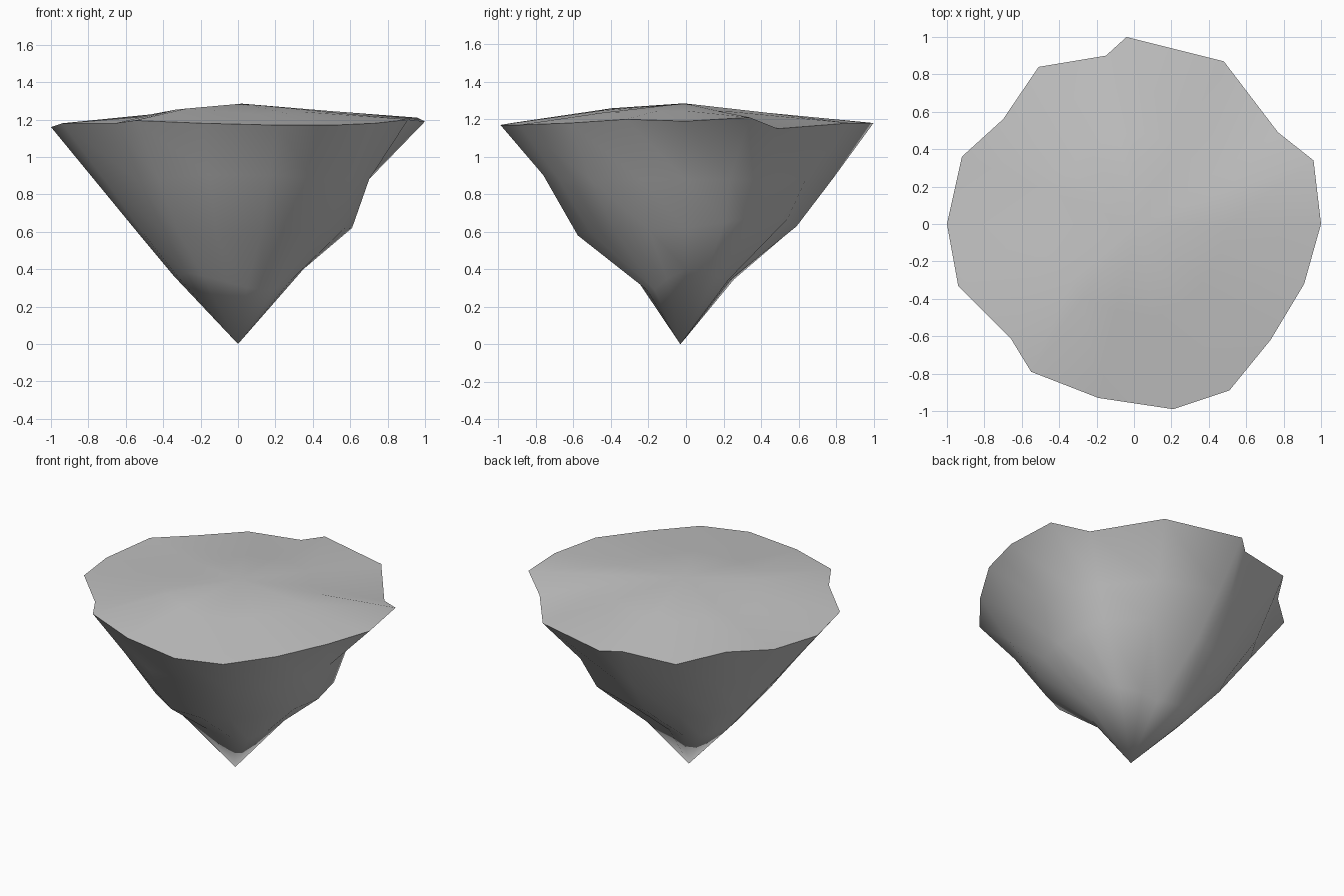
import bpy
import bmesh
from math import atan2, pi, cos, sin, radians
from mathutils import Vector

cube = bpy.data.objects.get("Cube")
if cube:
    bpy.data.objects.remove(cube)

# Plain grey stone
stone = bpy.data.materials.new("grey_stone")
stone.use_nodes = True
colour = (0.55, 0.55, 0.55, 1)
stone.diffuse_color = colour
shader = next(n for n in stone.node_tree.nodes if n.type == "BSDF_PRINCIPLED")
shader.inputs["Base Color"].default_value = colour
shader.inputs["Roughness"].default_value = 0.9

# Jagged outline of the upper rim, counter-clockwise from +x
rim_outline = [
    (1, 0), (.96, .34), (.77, .49), (.48, .87), (-.04, 1), (-.15, .9),
    (-.51, .84), (-.7, .56), (-.92, .36), (-1, 0), (-.94, -.33), (-.66, -.61),
    (-.55, -.79), (-.19, -.93), (.21, -.99), (.51, -.89), (.73, -.62), (.91, -.32),
]
rim_height = 1.18
rim_offsets = {0: .01, 1: .03, 2: -.03, 5: -.015, 6: -.03, 9: -.02,
               12: .015, 14: -.01, 15: -.01, 17: .02}

# Rings below the rim: radii, then heights, at eight even directions
lower_rings = [
    ((.7, .7, .79, .76, .77, .74, .77, .8), (.88, .88, .89, .88, .88, .88, .91, .88)),
    ((.61, .635, .59, .58, .54, .53, .59, .59), (.62, .69, .63, .6, .6, .58, .57, .61)),
    ((.35, .29, .21, .34, .34, .36, .22, .25), (.4, .35, .34, .35, .36, .38, .31, .28)),
]


def blend(samples, angle):
    """Value between the evenly spaced direction samples."""
    place = (angle % (2 * pi)) / (2 * pi) * len(samples)
    i = int(place)
    t = place - i
    return samples[i % len(samples)] * (1 - t) + samples[(i + 1) % len(samples)] * t


def bridge(bm, upper, lower):
    for i in range(len(upper)):
        j = (i + 1) % len(upper)
        bm.faces.new((upper[i], upper[j], lower[j], lower[i]))


def cap(bm, ring, tip):
    for i in range(len(ring)):
        bm.faces.new((ring[i], ring[(i + 1) % len(ring)], tip))


bm = bmesh.new()
angles = [atan2(y, x) for x, y in rim_outline]
rim = [bm.verts.new((x, y, rim_height + rim_offsets.get(i, 0)))
       for i, (x, y) in enumerate(rim_outline)]

# Tapering underside, ending in a point
previous = rim
for radii, heights in lower_rings:
    ring = []
    for a in angles:
        r = blend(radii, a)
        ring.append(bm.verts.new((r * cos(a), r * sin(a), blend(heights, a))))
    bridge(bm, previous, ring)
    previous = ring
cap(bm, previous, bm.verts.new((0, -.03, 0)))

# Gently domed top, lower on the -x side, with a low mound toward the front
mound = Vector((-.32, -.38))
dome = []
for x, y in rim_outline:
    p = Vector((x, y)) * .5
    lift = max(0, 1 - (p - mound).length / .45) * .05
    dome.append(bm.verts.new((p.x, p.y, 1.225 + .04 * p.x + lift)))
bridge(bm, dome, rim)
cap(bm, dome, bm.verts.new((.02, -.01, 1.285)))

# Smooth surfaces meeting at a crisp rim
bmesh.ops.recalc_face_normals(bm, faces=bm.faces)
for face in bm.faces:
    face.smooth = True
for edge in bm.edges:
    edge.smooth = edge.calc_face_angle() < radians(75)

mesh = bpy.data.meshes.new("floating_rock")
bm.to_mesh(mesh)
bm.free()
mesh.materials.append(stone)
rock = bpy.data.objects.new("floating_rock", mesh)
bpy.context.collection.objects.link(rock)
